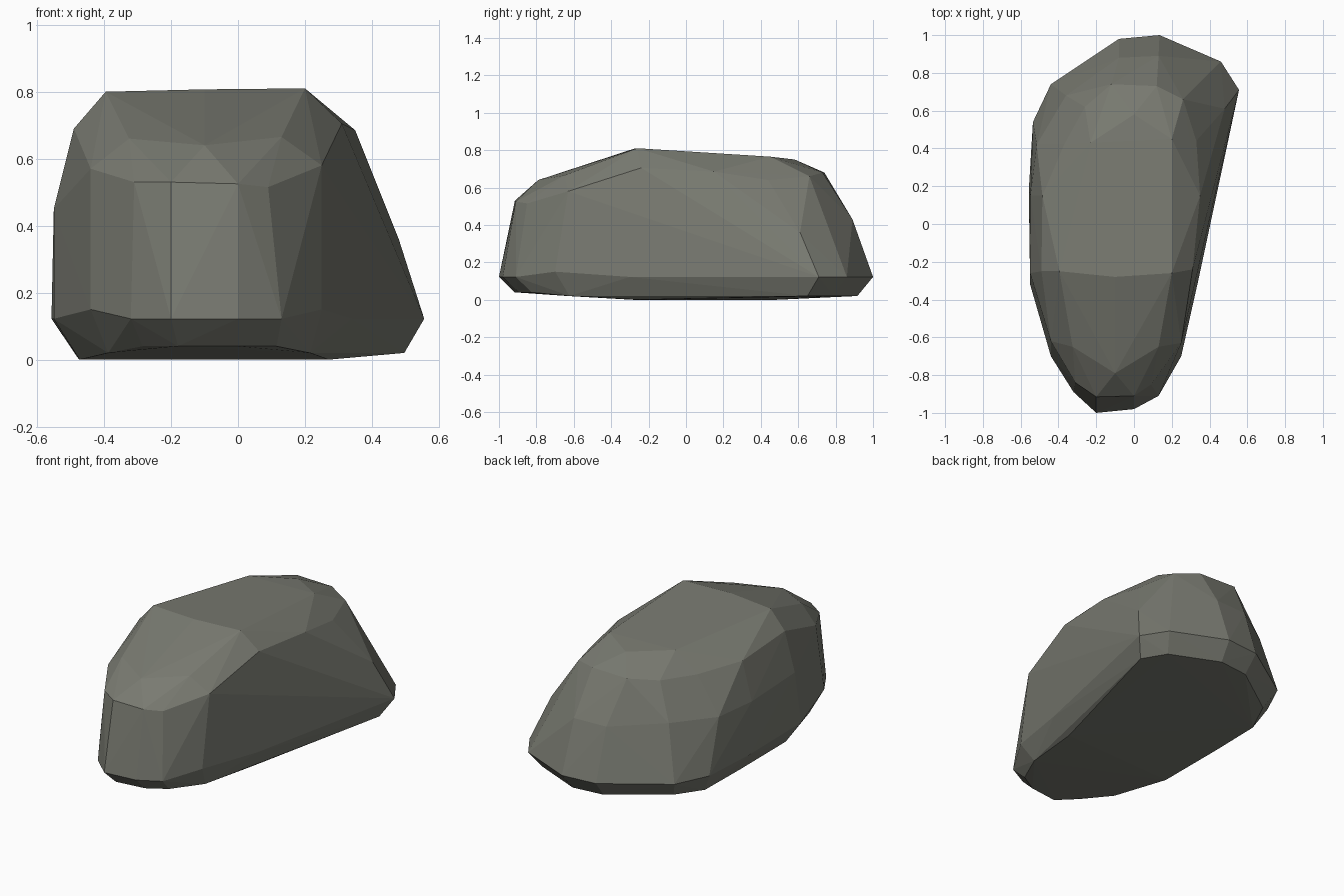
import bpy, bmesh
from mathutils import Vector

if "Cube" in bpy.data.objects:
    bpy.data.objects.remove(bpy.data.objects["Cube"])

# Widest outline near the ground (x, y), about z = 0.125
base = [(-.2, -1), (0, -.98), (.13, -.91), (.25, -.7), (.34, -.3), (.556, .71),
        (.46, .86), (.135, 1), (-.08, .98), (-.44, .74), (-.535, .54),
        (-.557, .18), (-.55, -.32), (-.44, -.7), (-.32, -.89)]
# Mid-height bulges
middle = [(.48, .61, .36), (.13, .89, .43), (-.08, .88, .43), (-.36, .68, .45),
          (-.515, .42, .43), (-.548, .15, .43), (-.55, -.26, .45)]
# Shoulder ring
shoulder = [(-.44, -.62, .57), (-.31, -.84, .53), (-.2, -.915, .53), (0, -.91, .525),
            (.09, -.85, .515), (.25, -.63, .58), (.31, -.24, .705), (.35, .15, .685),
            (.33, .44, .64), (.26, .66, .66), (.12, .73, .68), (-.12, .74, .68),
            (-.26, .62, .66), (-.37, .42, .65), (-.485, .15, .66), (-.49, -.25, .69)]
# Crown plateau
crown = [(-.325, -.65, .66), (-.1, -.79, .64), (.13, -.65, .665), (.2, -.26, .81),
         (-.1, -.28, .807), (-.395, -.25, .8), (-.23, .43, .765), (.2, .45, .765),
         (0, .58, .75)]

# Undercut foot: the base outline pulled inwards, slightly raised at the front
points = [(x, y, .15 if abs(y + .7) < .01 else .122) for x, y in base]
for x, y in base:
    inward = Vector((x, y * .8)).normalized() * .085
    points.append((x - inward.x, y - inward.y, .04 if y < -.88 else .02 if abs(y) > .6 else 0))
points += middle + shoulder + crown

# Wrap the points in a faceted shell
bm = bmesh.new()
for p in points:
    bm.verts.new(p)
hull = bmesh.ops.convex_hull(bm, input=bm.verts[:])
loose = [v for v in bm.verts if not v.link_faces]
bmesh.ops.delete(bm, geom=loose, context='VERTS')
bmesh.ops.recalc_face_normals(bm, faces=bm.faces[:])
mesh = bpy.data.meshes.new("boulder")
bm.to_mesh(mesh)
bm.free()

stone = bpy.data.materials.new("grey stone")
stone.diffuse_color = (.19, .195, .165, 1)
stone.use_nodes = True
stone.node_tree.nodes["Principled BSDF"].inputs["Base Color"].default_value = stone.diffuse_color
mesh.materials.append(stone)
boulder = bpy.data.objects.new("boulder", mesh)
bpy.context.collection.objects.link(boulder)
